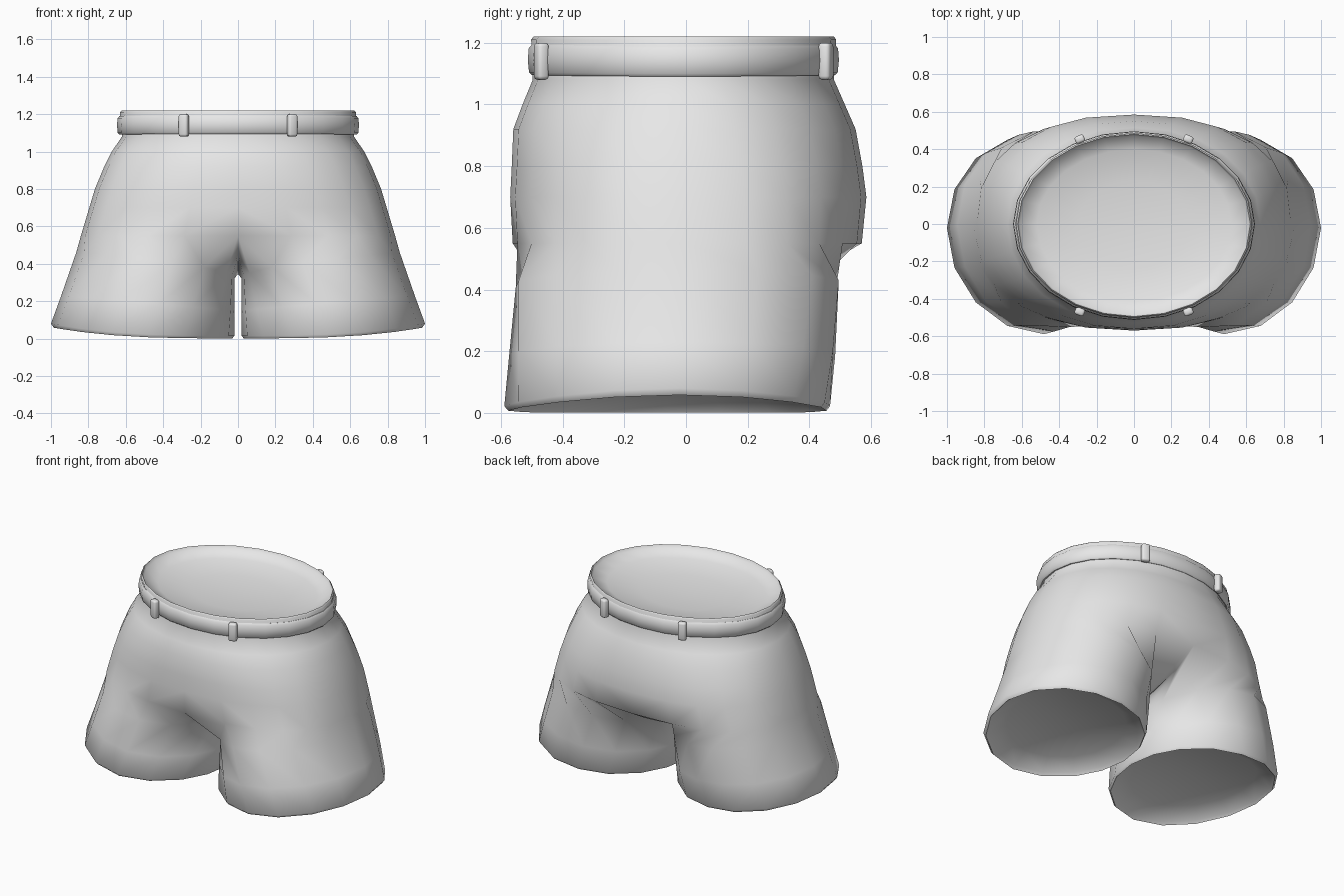
import bpy, bmesh, math
from mathutils import Matrix, Vector

cube = bpy.data.objects.get("Cube")
if cube:
    bpy.data.objects.remove(cube, do_unlink=True)

mat = bpy.data.materials.new("grey cloth")
GREY = (0.8, 0.8, 0.8, 1.0)
mat.use_nodes = True
mat.diffuse_color = GREY
mat.node_tree.nodes["Principled BSDF"].inputs["Base Color"].default_value = GREY
mat.node_tree.nodes["Principled BSDF"].inputs["Roughness"].default_value = 0.8

HALF = 12    # segments round one side of the hips, front centre to back centre
INNER = 4    # segments across the inside of a leg


def finish(name, bm, angle):
    bmesh.ops.recalc_face_normals(bm, faces=bm.faces)
    mesh = bpy.data.meshes.new(name)
    bm.to_mesh(mesh)
    bm.free()
    mesh.materials.append(mat)
    obj = bpy.data.objects.new(name, mesh)
    bpy.context.collection.objects.link(obj)
    bpy.ops.object.select_all(action='DESELECT')
    obj.select_set(True)
    bpy.context.view_layer.objects.active = obj
    bpy.ops.object.shade_smooth_by_angle(angle=math.radians(angle))


def oval(a, hw, yf, yb, n=2.0):
    """Point on a superellipse; a runs from -90 (front) over +x to 90 (back)."""
    c, s = math.cos(a), math.sin(a)
    x = math.copysign(abs(c) ** (2 / n), c) * hw
    y = math.copysign(abs(s) ** (2 / n), s) * (yb if s > 0 else yf)
    return (0.0 if abs(x) < 1e-5 else x), y


def half_row(z, hw, yf, yb, n):
    angles = [math.pi * (i / HALF - 0.5) for i in range(HALF + 1)]
    return [(*oval(a, hw, yf, yb, n), z) for a in angles]


def skin(bm, rows, closed=False):
    """Join successive rows of vertices with quads."""
    for a, b in zip(rows, rows[1:]):
        n = len(a)
        for i in range(n if closed else n - 1):
            j = (i + 1) % n
            bm.faces.new((a[i], a[j], b[j], b[i]))


# Shorts: hips with a shallow dished waist, then one leg, mirrored
bm = bmesh.new()
hips = [  # z, half width, front depth, back depth, squareness
    (1.145, 0.30, 0.24, 0.23, 2.0),
    (1.17, 0.52, 0.415, 0.40, 2.0),
    (1.20, 0.612, 0.487, 0.472, 2.0),
    (1.22, 0.622, 0.495, 0.48, 2.0),
    (1.21, 0.632, 0.502, 0.487, 2.0),
    (1.08, 0.62, 0.497, 0.48, 2.0),
    (1.00, 0.675, 0.53, 0.515, 2.1),
    (0.92, 0.715, 0.56, 0.55, 2.2),
    (0.80, 0.765, 0.565, 0.572, 2.3),
    (0.70, 0.795, 0.57, 0.585, 2.4),
    (0.55, 0.84, 0.562, 0.57, 2.5),
]
rows = [[bm.verts.new(p) for p in half_row(*h)] for h in hips]
skin(bm, rows)
pole = bm.verts.new((0, 0, 1.135))
for i in range(HALF):
    bm.faces.new((rows[0][i], rows[0][i + 1], pole))

# The crotch seam closes the lowest hip row into the first ring of the leg
seam = [(0.40, 0.45), (0.0, 0.345), (-0.38, 0.45)]
rings = [rows[-1] + [bm.verts.new((0, y, z)) for y, z in seam]]

# Leg rings: inner x, outer x, front y, back y, inner z, outer z, curve of the hem,
# half angle in degrees taken up by the inside of the leg
legs = [
    (0.02, 0.865, -0.565, 0.50, 0.32, 0.46, 0.5, 26),
    (0.02, 0.945, -0.578, 0.488, 0.15, 0.23, 1, 34),
    (0.02, 1.00, -0.59, 0.468, 0.015, 0.08, 3, 40),
    (0.03, 0.985, -0.577, 0.456, 0.001, 0.058, 3, 40),
    (0.045, 0.97, -0.56, 0.44, 0.02, 0.072, 3, 40),
    (0.14, 0.87, -0.45, 0.34, 0.07, 0.11, 2, 40),
]
for xi, xo, yf, yb, zi, zo, p, inside in legs:
    gap = math.radians(inside)
    ring = []
    for i in range(HALF + INNER):
        if i <= HALF:
            a = -math.pi + gap + 2 * (math.pi - gap) * i / HALF
        else:
            a = math.pi - gap + 2 * gap * (i - HALF) / INNER
        x = (xi + xo) / 2 + (xo - xi) / 2 * math.cos(a)
        y = (yf + yb) / 2 + (yb - yf) / 2 * math.sin(a) + 0.04 * max(0, math.cos(a))
        z = zi + (zo - zi) * max(0, (x - xi) / (xo - xi)) ** p
        ring.append(bm.verts.new((x, y, z)))
    rings.append(ring)
skin(bm, rings, closed=True)
pole = bm.verts.new((0.505, -0.055, 0.11))
for i in range(HALF + INNER):
    bm.faces.new((rings[-1][i], rings[-1][(i + 1) % (HALF + INNER)], pole))
bmesh.ops.mirror(bm, geom=bm.verts[:] + bm.edges[:] + bm.faces[:],
                 axis='X', merge_dist=0.0005)
finish("shorts", bm, 75)

# Belt: rounded band swept round the waist
bm = bmesh.new()
profile = [(-0.03, 1.10), (0.0, 1.091), (0.009, 1.10), (0.013, 1.14),
           (0.010, 1.178), (0.0, 1.19), (-0.03, 1.185)]
rings = []
for i in range(2 * HALF):
    a = math.pi * (i / HALF - 0.5)
    ring = []
    for off, z in profile:
        x, y = oval(a, 0.634 + off, 0.5 + off, 0.483 + off)
        ring.append(bm.verts.new((x, y, z + 0.004 * math.sin(a) ** 2)))
    rings.append(ring)
skin(bm, rings + [rings[0]], closed=True)
finish("belt", bm, 50)

# Belt loops: rounded straps turned to follow the waist
for side, sx in (("left", 1), ("right", -1)):
    for end, sy, depth in (("front", -1, 0.525), ("back", 1, 0.508)):
        x = 0.29
        y = depth * math.sqrt(1 - (x / 0.645) ** 2)
        normal = Vector((sx * x / 0.645 ** 2, sy * y / depth ** 2, 0))
        turn = math.atan2(normal.x, -normal.y)
        bm = bmesh.new()
        bmesh.ops.create_cube(bm, size=1)
        bmesh.ops.scale(bm, vec=(0.052, 0.04, 0.12), verts=bm.verts)
        bmesh.ops.bevel(bm, geom=bm.edges[:], offset=0.012, segments=2,
                        profile=0.5, affect='EDGES')
        place = Matrix.Translation((sx * x, sy * y, 1.14)) @ Matrix.Rotation(turn, 4, 'Z')
        bmesh.ops.transform(bm, matrix=place, verts=bm.verts)
        finish(f"{end}_{side}_belt_loop", bm, 50)
